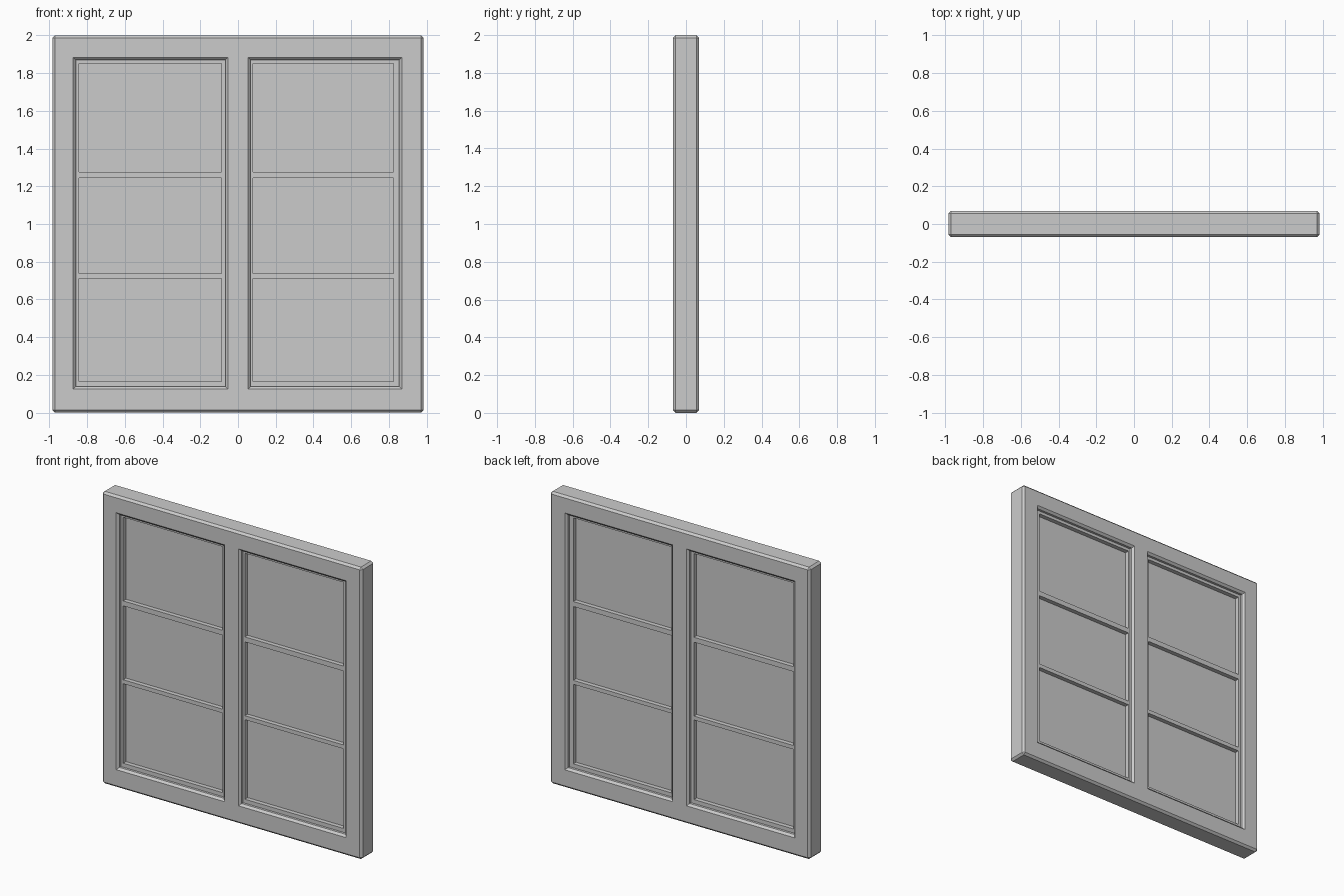
import bpy, bmesh

if "Cube" in bpy.data.objects:
    bpy.data.objects.remove(bpy.data.objects["Cube"])


def lattice(name, xs, zs, holes, depth, chamfer=0.0):
    """Slab centred on y = 0 built from grid cells, leaving the hole cells open."""
    bm = bmesh.new()
    v = [[bm.verts.new((x, -depth / 2, z)) for z in zs] for x in xs]
    for i in range(len(xs) - 1):
        for j in range(len(zs) - 1):
            if (i, j) not in holes:
                bm.faces.new((v[i][j], v[i + 1][j], v[i + 1][j + 1], v[i][j + 1]))
    ext = bmesh.ops.extrude_face_region(bm, geom=bm.faces[:], use_keep_orig=True)
    moved = [g for g in ext["geom"] if isinstance(g, bmesh.types.BMVert)]
    bmesh.ops.translate(bm, verts=moved, vec=(0, depth, 0))
    bmesh.ops.recalc_face_normals(bm, faces=bm.faces[:])
    if chamfer:
        # Chamfer the outward corners only, inner corners stay sharp
        edges = [e for e in bm.edges if e.calc_face_angle_signed(0) > 0.5]
        bmesh.ops.bevel(bm, geom=edges, offset=chamfer, segments=1,
                        affect='EDGES', profile=0.5)
    mesh = bpy.data.meshes.new(name)
    bm.to_mesh(mesh)
    bm.free()
    obj = bpy.data.objects.new(name, mesh)
    bpy.context.collection.objects.link(obj)
    return obj


# Outer frame with centre post and two openings
lattice("window_frame", [-0.985, -0.86, -0.067, 0.067, 0.855, 0.985],
        [0, 0.138, 1.87, 2.0], {(1, 1), (3, 1)}, 0.14, 0.014)

# Recessed sashes with two crossbars, and the glass behind them
bars = [0.13, 0.165, 0.71, 0.737, 1.243, 1.277, 1.85, 1.88]
for side, x0, a, b, x1 in (("left", -0.868, -0.842, -0.088, -0.06),
                           ("right", 0.06, 0.08, 0.826, 0.862)):
    lattice(side + "_sash", [x0, a, b, x1], bars,
            {(1, 1), (1, 3), (1, 5)}, 0.08)
    lattice(side + "_glass", [a - 0.01, b + 0.01], [0.155, 1.86], set(), 0.02)
